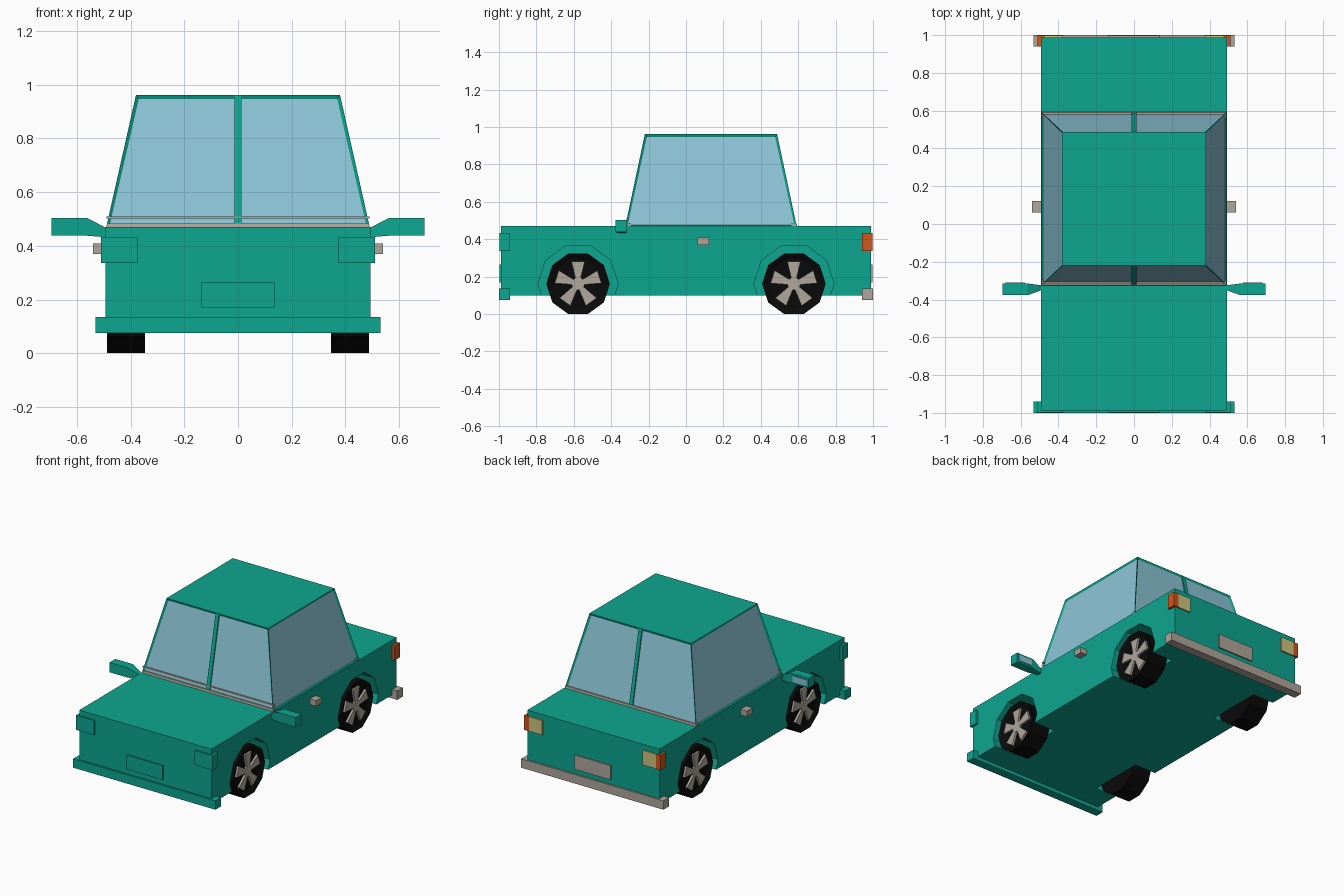
import bpy, bmesh, math

if "Cube" in bpy.data.objects:
    bpy.data.objects.remove(bpy.data.objects["Cube"])


def mat(name, r, g, b):
    m = bpy.data.materials.new(name)
    m.diffuse_color = (r, g, b, 1)
    m.use_nodes = True
    m.node_tree.nodes["Principled BSDF"].inputs["Base Color"].default_value = m.diffuse_color
    return m


GREEN = mat("teal_paint", 0.004, 0.385, 0.280)
GLASS = mat("window_blue", 0.265, 0.560, 0.680)
BEIGE = mat("trim_beige", 0.430, 0.385, 0.330)
BLACK = mat("tyre_black", 0.003, 0.003, 0.003)
ORANGE = mat("signal_orange", 0.640, 0.095, 0.013)
YELLOW = mat("lamp_yellow", 0.600, 0.560, 0.210)


def finish(name, bm, *mats):
    bmesh.ops.recalc_face_normals(bm, faces=bm.faces)
    me = bpy.data.meshes.new(name)
    bm.to_mesh(me)
    bm.free()
    for m in mats:
        me.materials.append(m)
    ob = bpy.data.objects.new(name, me)
    bpy.context.collection.objects.link(ob)
    return ob


def prism_bm(polys, axis, a, b):
    """Extrude outlines along x (points are y,z) or y (points are x,z)."""
    bm = bmesh.new()
    for pts in polys:
        def ring(t):
            return [bm.verts.new((t, u, v) if axis == "x" else (u, t, v)) for u, v in pts]
        lo, hi = ring(a), ring(b)
        bm.faces.new(lo)
        bm.faces.new(hi)
        n = len(pts)
        for i in range(n):
            j = (i + 1) % n
            bm.faces.new((lo[i], lo[j], hi[j], hi[i]))
    bmesh.ops.recalc_face_normals(bm, faces=bm.faces)
    return bm


def box(name, x, y, z, m):
    pts = [(x[0], z[0]), (x[1], z[0]), (x[1], z[1]), (x[0], z[1])]
    return finish(name, prism_bm([pts], "y", *y), m)


def ngon(r, cy, cz, n=10):
    return [(cy + r * math.cos(i * math.tau / n), cz + r * math.sin(i * math.tau / n))
            for i in range(n)]


WHEEL_Y, WHEEL_Z = 0.577, 0.162

# body with four wheel wells cut out
body = box("body", (-0.493, 0.493), (-0.988, 0.988), (0.10, 0.47), GREEN)
for s in (-1, 1):
    for e in (-1, 1):
        bm = prism_bm([ngon(0.214, e * WHEEL_Y, WHEEL_Z)], "x", s * 0.335, s * 0.6)
        cutter = finish("well_cutter", bm, GREEN)
        cutter.hide_render = True
        mod = body.modifiers.new("well", "BOOLEAN")
        mod.operation = "DIFFERENCE"
        mod.solver = "EXACT"
        mod.object = cutter
        bpy.context.view_layer.objects.active = body
        bpy.ops.object.modifier_apply(modifier=mod.name)
        bpy.data.objects.remove(cutter)

# cabin: tapered box with recessed windows
Z0, Z1 = 0.468, 0.962
bm = bmesh.new()
bmesh.ops.create_cube(bm, size=2)
for v in bm.verts:
    top = v.co.z > 0
    v.co.x *= 0.38 if top else 0.491
    v.co.y = (0.487 if top else 0.592) if v.co.y > 0 else (-0.22 if top else -0.325)
    v.co.z = Z1 if top else Z0
bm.normal_update()
panes = [f for f in bm.faces if abs(f.normal.z) < 0.9]
bmesh.ops.inset_individual(bm, faces=panes, thickness=0.017, depth=-0.008)
for f in panes:
    f.material_index = 1
finish("cabin", bm, GREEN, GLASS)

# window centre pillars and sill trims, front and back
for name, e, yb, yt in (("front", 1, -0.325, -0.22), ("rear", -1, 0.592, 0.487)):
    d = 0.03 * e
    pillar = [(yb, Z0), (yt, Z1), (yt + d, Z1), (yb + d, Z0)]
    finish(name + "_window_pillar", prism_bm([pillar], "x", -0.013, 0.013), GREEN)
    trim = [(yb - 0.002 * e, Z0), (yb + 0.001 * e, 0.484), (yb + d, 0.484), (yb + d, Z0)]
    finish(name + "_window_sill", prism_bm([trim], "x", -0.488, 0.488), BEIGE)
box("windscreen_bar", (-0.49, 0.49), (-0.317, -0.304), (0.502, 0.510), BEIGE)

# bumpers and number plates
box("front_bumper", (-0.531, 0.531), (-1.0, -0.94), (0.076, 0.136), GREEN)
box("rear_bumper", (-0.531, 0.531), (0.94, 1.0), (0.076, 0.136), BEIGE)
box("front_plate", (-0.135, 0.135), (-0.997, -0.98), (0.17, 0.266), GREEN)
box("rear_plate", (-0.135, 0.135), (0.98, 0.997), (0.17, 0.266), BEIGE)


def span(s, a, b):
    return tuple(sorted((s * a, s * b)))


for s, side in ((-1, "left"), (1, "right")):
    # lamps
    box(side + "_headlamp", span(s, 0.375, 0.51), (-0.998, -0.94), (0.336, 0.434), GREEN)
    box(side + "_rear_lamp", span(s, 0.375, 0.474), (0.94, 0.998), (0.336, 0.434), YELLOW)
    box(side + "_rear_signal", span(s, 0.474, 0.51), (0.94, 0.998), (0.336, 0.434), ORANGE)
    # door handle
    box(side + "_door_handle", span(s, 0.48, 0.54), (0.062, 0.122), (0.37, 0.408), BEIGE)
    # wing mirror, arm narrowing towards the body
    pts = [(0.488, 0.466), (0.563, 0.504), (0.695, 0.504),
           (0.695, 0.438), (0.563, 0.438), (0.488, 0.432)]
    bm = prism_bm([[(s * x, z) for x, z in pts]], "y", -0.377, -0.315)
    for v in bm.verts:
        if abs(v.co.x) < 0.5:
            v.co.y = -0.350 if v.co.y < -0.35 else -0.325
    finish(side + "_mirror", bm, GREEN)
    box(side + "_mirror_glass", span(s, 0.577, 0.681), (-0.317, -0.311), (0.451, 0.491), GLASS)

    # wheels: ten-sided tyre with a dished face and a five-spoke rim
    for e, end in ((-1, "front"), (1, "rear")):
        cy = e * WHEEL_Y
        bm = prism_bm([ngon(0.170, cy, WHEEL_Z)], "x", s * 0.346, s * 0.488)
        outer = [f for f in bm.faces if f.normal.x * s > 0.9]
        bmesh.ops.inset_individual(bm, faces=outer, thickness=0.034, depth=-0.02)
        finish(f"{end}_{side}_tyre", bm, BLACK)
        polys = [ngon(0.036, cy, WHEEL_Z)]
        for k in range(5):
            t = math.pi / 2 + k * math.tau / 5
            c, n = math.cos(t), math.sin(t)
            polys.append([(cy + r * c - w * n, WHEEL_Z + r * n + w * c)
                          for r, w in ((0.02, -0.012), (0.12, -0.036), (0.12, 0.036), (0.02, 0.012))])
        finish(f"{end}_{side}_rim", prism_bm(polys, "x", s * 0.46, s * 0.482), BEIGE)
